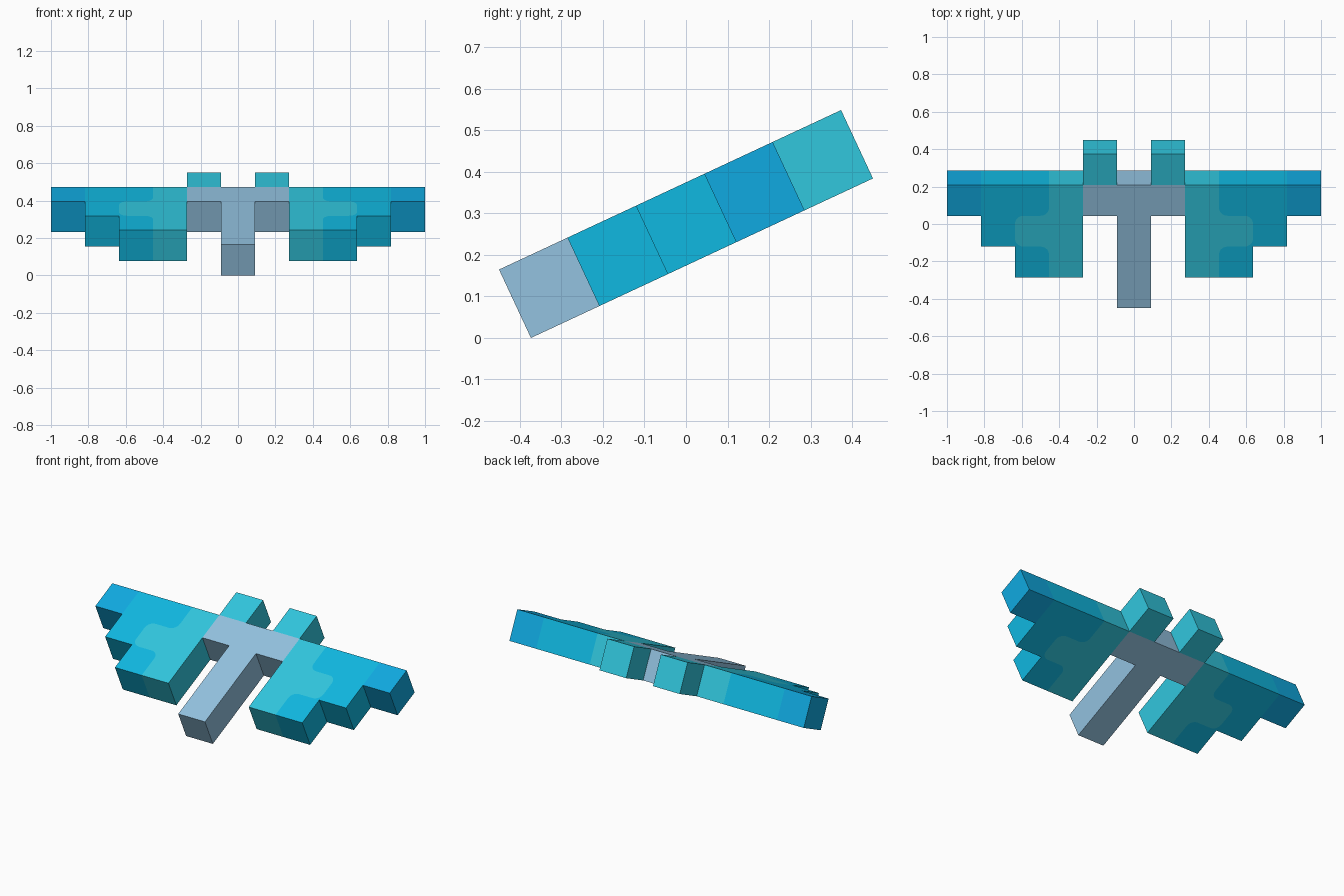
import bpy, bmesh, math
from mathutils import Matrix, Vector

if "Cube" in bpy.data.objects:
    bpy.data.objects.remove(bpy.data.objects["Cube"])

CELL = 2 / 11                 # model is laid out on an 11 x 5 grid of blocks
TILT = math.radians(25)
HEIGHT = 5 * CELL * math.sin(TILT) + CELL * math.cos(TILT)
PLACE = Matrix.Translation((0, 0, HEIGHT / 2)) @ Matrix.Rotation(TILT, 4, 'X')


def material(name, rgb):
    m = bpy.data.materials.new(name)
    lin = [((c / 255 + 0.055) / 1.055) ** 2.4 for c in rgb]
    m.diffuse_color = (*lin, 1)
    m.use_nodes = True
    m.node_tree.nodes["Principled BSDF"].inputs["Base Color"].default_value = m.diffuse_color
    return m


GREY = material("pale_steel_blue", (147, 194, 224))
LIGHT = material("light_turquoise", (49, 199, 222))
CYAN = material("cyan", (16, 184, 225))
BLUE = material("sky_blue", (16, 170, 225))


def rounded(path, r=0.25, steps=5):
    """Round every inner corner of an open path with a quarter arc."""
    out = [path[0]]
    for a, b, c in zip(path, path[1:], path[2:]):
        a, b, c = Vector(a), Vector(b), Vector(c)
        d0, d1 = (a - b).normalized() * r, (c - b).normalized() * r
        for i in range(steps + 1):
            t = math.pi / 2 * i / steps
            p = b + d0 * (1 - math.sin(t)) + d1 * (1 - math.cos(t))
            out.append((round(p.x, 5), round(p.y, 5)))
    return out + [path[-1]]


def slab(name, regions, joints, side=1):
    """Extrude adjoining outlines one block thick, open where parts join."""
    bm = bmesh.new()
    verts = {}

    def vert(p, w):
        if (p, w) not in verts:
            co = Vector((p[0] * side, p[1] - 2.5, w - 0.5)) * CELL
            verts[p, w] = bm.verts.new(PLACE @ co)
        return verts[p, w]

    edges = {(a, b) for pts, _ in regions for a, b in zip(pts, pts[1:] + pts[:1])}
    for i, (pts, _) in enumerate(regions):
        caps = [bm.faces.new([vert(p, 1) for p in pts]),
                bm.faces.new([vert(p, 0) for p in reversed(pts)])]
        for a, b in zip(pts, pts[1:] + pts[:1]):
            mid = ((a[0] + b[0]) / 2, (a[1] + b[1]) / 2)
            if (b, a) in edges or mid in joints:
                continue
            caps.append(bm.faces.new([vert(a, 0), vert(b, 0), vert(b, 1), vert(a, 1)]))
        for f in caps:
            f.material_index = i
    if side < 0:
        bmesh.ops.reverse_faces(bm, faces=bm.faces[:])
    me = bpy.data.meshes.new(name)
    bm.to_mesh(me)
    bm.free()
    for _, m in regions:
        me.materials.append(m)
    ob = bpy.data.objects.new(name, me)
    bpy.context.collection.objects.link(ob)


# T-shaped centre body with long nose
JOINTS = {(1.5, 3.5), (-1.5, 3.5), (1.0, 4.0), (-1.0, 4.0)}
body = [(-.5, 0), (.5, 0), (.5, 3), (1.5, 3), (1.5, 4), (.5, 4),
        (-.5, 4), (-1.5, 4), (-1.5, 3), (-.5, 3)]
slab("centre_body", [(body, GREY)], JOINTS)

# Stepped wings: light inner patch, cyan outer patch, blue tip
seam = rounded([(2.5, 1), (2.5, 2), (3.5, 2), (3.5, 3), (2.5, 3), (2.5, 4)])
inner = seam + [(1.5, 4), (1.5, 3), (1.5, 1)]
outer = seam[::-1] + [(3.5, 1), (3.5, 2), (4.5, 2), (4.5, 3), (4.5, 4)]
tip = [(4.5, 3), (5.5, 3), (5.5, 4), (4.5, 4)]
tail = [(.5, 4), (1.5, 4), (1.5, 5), (.5, 5)]
for label, side in (("right", 1), ("left", -1)):
    slab("wing_" + label, [(inner, LIGHT), (outer, CYAN), (tip, BLUE)], JOINTS, side)
    # Small block behind the body
    slab("tail_block_" + label, [(tail, LIGHT)], JOINTS, side)
